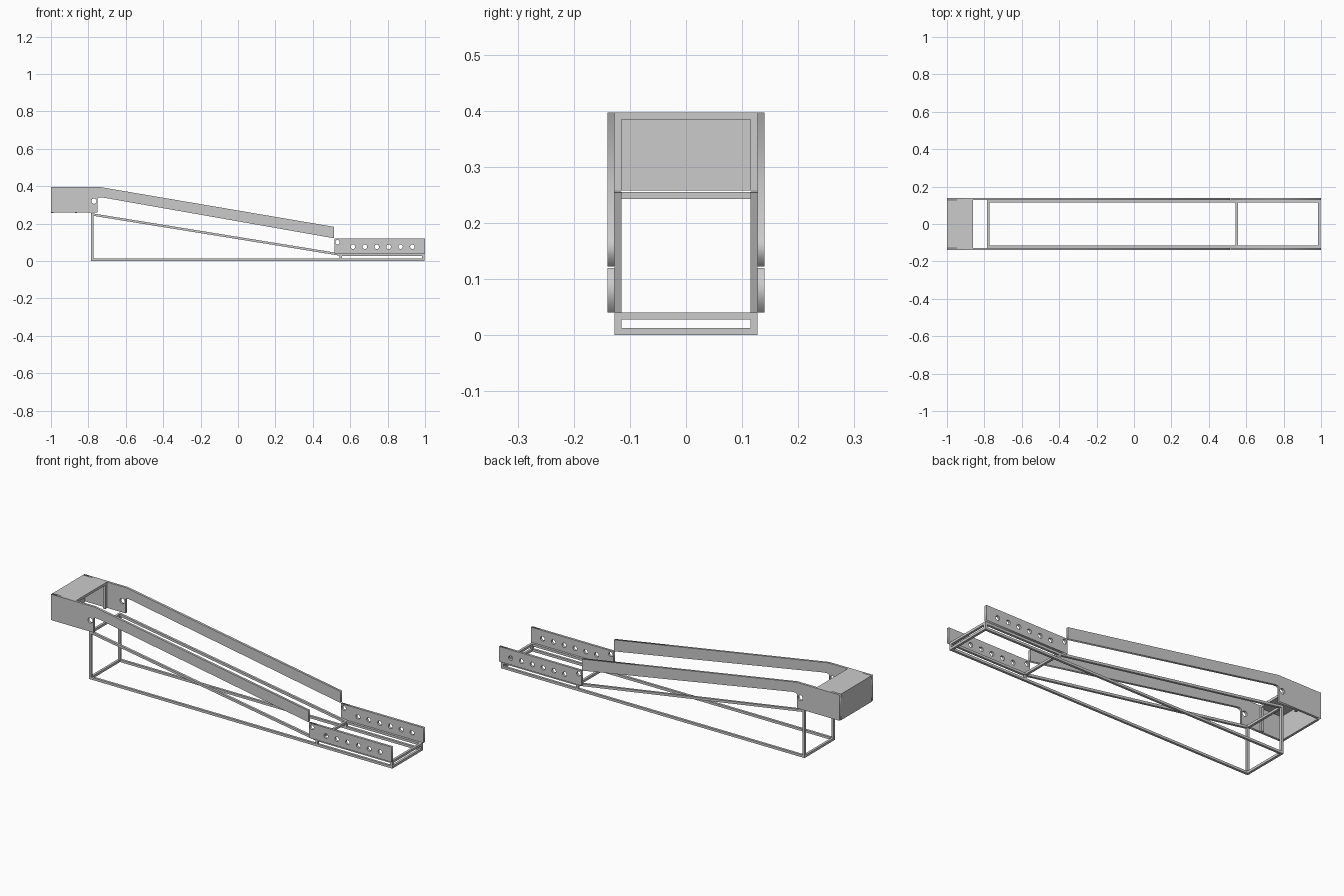
import bpy
from math import cos, sin, pi
from mathutils import Vector

if "Cube" in bpy.data.objects:
    bpy.data.objects.remove(bpy.data.objects["Cube"])

T = 0.0125          # tube and plate thickness
H = T / 2
YF = 0.1215         # centre of frame rails
YP = 0.134          # centre of side plates


def box(name, lo, hi):
    lo, hi = Vector(lo), Vector(hi)
    bpy.ops.mesh.primitive_cube_add(size=1, location=(lo + hi) / 2)
    o = bpy.context.object
    o.name = name
    o.scale = hi - lo
    return o


def tube(name, a, b):
    """Square tube between two points."""
    a, b = Vector(a), Vector(b)
    d = b - a
    bpy.ops.mesh.primitive_cube_add(size=1, location=(a + b) / 2)
    o = bpy.context.object
    o.name = name
    o.rotation_mode = 'QUATERNION'
    o.rotation_quaternion = d.to_track_quat('X', 'Z')
    o.scale = (d.length + T, T, T)
    return o


def plate(name, outline, holes, r, y):
    """Upright plate in the xz plane with round holes."""
    cu = bpy.data.curves.new(name, 'CURVE')
    cu.dimensions = '2D'
    cu.fill_mode = 'BOTH'
    cu.extrude = H
    loops = [outline]
    for hx, hz in holes:
        loops.append([(hx + r * cos(i * pi / 12), hz + r * sin(i * pi / 12)) for i in range(24)])
    for pts in loops:
        s = cu.splines.new('POLY')
        s.points.add(len(pts) - 1)
        for p, (x, z) in zip(s.points, pts):
            p.co = (x, z, 0, 1)
        s.use_cyclic_u = True
    o = bpy.data.objects.new(name, cu)
    bpy.context.collection.objects.link(o)
    o.location.y = y
    o.rotation_euler.x = pi / 2
    bpy.ops.object.select_all(action='DESELECT')
    o.select_set(True)
    bpy.context.view_layer.objects.active = o
    bpy.ops.object.convert(target='MESH')


XB, XM, XE = -0.78, 0.55, 0.99          # rear, middle and front stations
ZL, ZM, ZH = H, 0.034, 0.249            # low, mid and high tube levels

arm = [(-1, 0.26), (-0.75, 0.26), (-0.75, 0.335), (-0.742, 0.34), (-0.725, 0.34),
       (0.512, 0.122), (0.512, 0.183), (-0.745, 0.397), (-1, 0.397)]
rail = [(0.515, 0.04), (1, 0.04), (1, 0.12), (0.515, 0.12)]
rail_holes = [(0.532, 0.1)] + [(0.615 + 0.0635 * i, 0.076) for i in range(6)]

for s, side in ((-1, "right"), (1, "left")):
    y = s * YF
    # tube frame sides
    tube(f"bottom_rail_{side}", (XB, y, ZL), (XE, y, ZL))
    tube(f"rear_post_{side}", (XB, y, ZL), (XB, y, ZH))
    tube(f"sloped_rail_{side}", (XB, y, ZH), (XM, y, ZM))
    tube(f"upper_rail_{side}", (XM, y, ZM), (XE, y, ZM))
    tube(f"front_post_{side}", (XE, y, ZL), (XE, y, ZM))
    tube(f"middle_post_{side}", (XM, y, ZL), (XM, y, ZM))
    # perforated side plates
    plate(f"sloped_arm_{side}", arm, [(-0.77, 0.32)], 0.014, s * YP)
    plate(f"front_plate_{side}", rail, rail_holes, 0.012, s * YP)
    # inner post of the rear housing
    box(f"housing_post_{side}", (-0.86 - T, y - H, 0.258), (-0.86, y + H, 0.385))

# cross tubes
for name, x, z in (("rear_low", XB, ZL), ("rear_high", XB, ZH), ("middle", XM, ZM),
                   ("front_low", XE, ZL), ("front_high", XE, ZM)):
    tube(f"cross_{name}", (x, -YF, z), (x, YF, z))

# rear housing: top and end panels
box("housing_top", (-1, -0.128, 0.384), (-0.86, 0.128, 0.397))
box("housing_end", (-1, -0.128, 0.258), (-1 + T, 0.128, 0.385))
